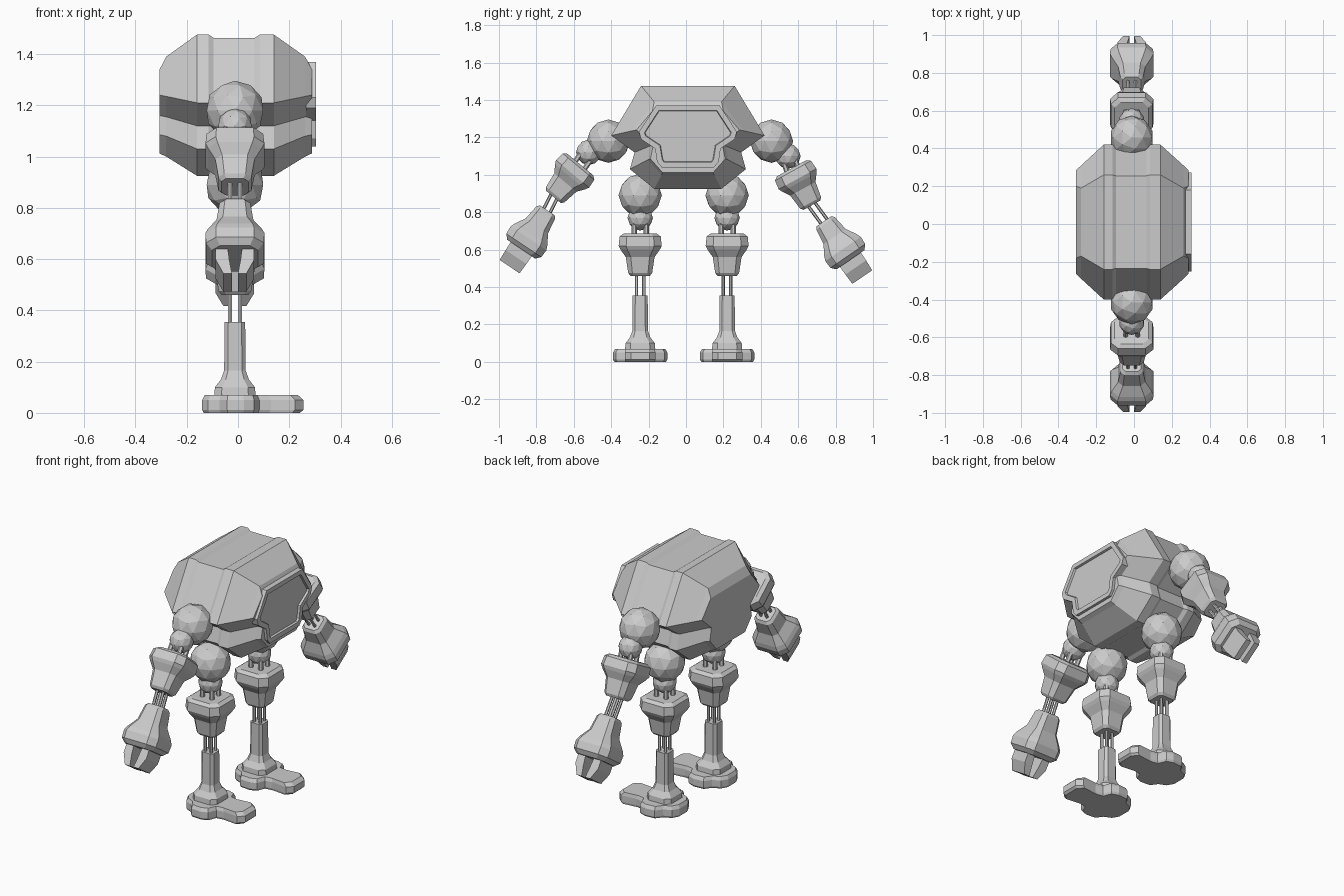
import bpy, bmesh, math
from mathutils import Vector, Matrix

if "Cube" in bpy.data.objects:
    bpy.data.objects.remove(bpy.data.objects["Cube"])

grey = bpy.data.materials.new("light grey")
grey.diffuse_color = (0.6, 0.6, 0.6, 1)
grey.use_nodes = True
grey.node_tree.nodes["Principled BSDF"].inputs["Base Color"].default_value = grey.diffuse_color
AX = -0.012  # limb centre line in x


def finish(name, bm, bevel=0.0):
    bmesh.ops.recalc_face_normals(bm, faces=bm.faces)
    me = bpy.data.meshes.new(name)
    bm.to_mesh(me)
    bm.free()
    me.materials.append(grey)
    ob = bpy.data.objects.new(name, me)
    bpy.context.collection.objects.link(ob)
    if bevel:
        m = ob.modifiers.new("edge", 'BEVEL')
        m.width, m.segments, m.limit_method = bevel, 2, 'ANGLE'
    return ob


def loft(bm, rings):
    """Skin closed rings of equal length and cap both ends."""
    vs = [[bm.verts.new(p) for p in r] for r in rings]
    n = len(vs[0])
    for a, b in zip(vs, vs[1:]):
        for i in range(n):
            j = (i + 1) % n
            bm.faces.new((a[i], a[j], b[j], b[i]))
    bm.faces.new(vs[0][::-1])
    return bm.faces.new(vs[-1])


def frame(start, d):
    """Matrix with local z along d and local x along world x."""
    z = Vector(d).normalized()
    x = Vector((1, 0, 0))
    y = z.cross(x)
    return Matrix.Translation(start) @ Matrix((x, y, z)).transposed().to_4x4()


def limb_part(name, start, d, steps, chamfer=0.35):
    """Chamfered square section swept along d; steps are (distance, half width)."""
    m = frame(start, d)
    rings = []
    for s, h in steps:
        c = h * (1 - chamfer)
        pts = [(h, -c), (h, c), (c, h), (-c, h), (-h, c), (-h, -c), (-c, -h), (c, -h)]
        rings.append([m @ Vector((px, py, s)) for px, py in pts])
    bm = bmesh.new()
    loft(bm, rings)
    return finish(name, bm)


def ball(name, p, r):
    bm = bmesh.new()
    bmesh.ops.create_icosphere(bm, subdivisions=2, radius=r, matrix=Matrix.Translation(p))
    return finish(name, bm)


def rods(name, a, b, off, r):
    """Bundle of four thin struts from a to b."""
    a, b = Vector(a), Vector(b)
    bm = bmesh.new()
    for sx in (-off, off):
        for sy in (-off, off):
            m = frame(a, b - a) @ Matrix.Translation((sx, sy, (b - a).length / 2))
            bmesh.ops.create_cone(bm, cap_ends=True, segments=6, radius1=r, radius2=r,
                                  depth=(b - a).length, matrix=m)
    return finish(name, bm)


def mirror_ring(x, half, cy=0.01):
    ring = [(x, cy + y, z) for y, z in half]
    return ring + [(x, cy - y, z) for y, z in reversed(half)]


# body: notched hull profile swept along x with two raised ribs
full = [(0.25, 1.476), (0.41, 1.21), (0.285, 1.12), (0.31, 1.03), (0.18, 0.925)]
sunk = [(0.245, 1.463), (0.398, 1.21), (0.273, 1.12), (0.298, 1.035), (0.175, 0.937)]
near = [(0.18, 1.39), (0.30, 1.235), (0.20, 1.155), (0.215, 1.08), (0.14, 1.0)]
end = [(0.19, 1.34), (0.275, 1.24), (0.185, 1.16), (0.20, 1.085), (0.135, 1.012)]
bm = bmesh.new()
loft(bm, [mirror_ring(x, h) for x, h in (
    (-0.306, end), (-0.28, near), (-0.16, full), (-0.115, full), (-0.095, sunk),
    (0.065, sunk), (0.085, full), (0.14, full), (0.262, near), (0.288, end))])
finish("body", bm)

# hatch: raised frame with a sunken panel on the right end
hatch = [(0.17, 1.37), (0.262, 1.23), (0.25, 1.19), (0.175, 1.14), (0.165, 1.07), (0.14, 1.04)]
bm = bmesh.new()
cap = loft(bm, [mirror_ring(0.265, hatch), mirror_ring(0.304, hatch)])
bm.normal_update()
bmesh.ops.recalc_face_normals(bm, faces=bm.faces)
bmesh.ops.inset_region(bm, faces=[cap], thickness=0.03)
bmesh.ops.inset_region(bm, faces=[cap], thickness=0.004, depth=-0.012)
finish("hatch", bm)

CUP = [(0, 0.09), (0.015, 0.11), (0.065, 0.115), (0.085, 0.105), (0.125, 0.077),
       (0.21, 0.064), (0.225, 0.052)]
HAND = [(0, 0.048), (0.015, 0.06), (0.10, 0.072), (0.155, 0.105), (0.18, 0.115),
        (0.225, 0.113), (0.25, 0.09)]


def upper_limb(name, big, small, start, d):
    """Ball joints, struts and tapered cup; returns the cup end."""
    big, small, start = (Vector((AX, *p)) for p in (big, small, start))
    d = Vector((0, *d)).normalized()
    ball(name + "_joint", big, 0.116)
    ball(name + "_small_joint", small, 0.068)
    rods(name + "_collar", small, start + d * 0.01, 0.032, 0.014)
    limb_part(name + "_cup", start, d, CUP)
    return start + d * 0.215


# legs
outline = [(0.267, 0.05), (0.235, 0.082), (0.14, 0.072), (0.095, 0.08), (0.075, 0.13),
           (0.035, 0.145), (-0.03, 0.14), (-0.06, 0.10), (-0.105, 0.08), (-0.128, 0.04)]
for side, y in (("front", -0.245), ("back", 0.22)):
    n = side + "_leg"
    e = upper_limb(n, (y, 0.89), (y, 0.77), (y, 0.685), (0, -1))
    rods(n + "_rods", e, (AX, y, 0.34), 0.02, 0.009)
    limb_part(n + "_shin", (AX, y, 0.355), (0, 0, -1),
              [(0, 0.04), (0.19, 0.042), (0.225, 0.055), (0.255, 0.078), (0.30, 0.082)])
    plan = outline + [(x, -w) for x, w in reversed(outline)]
    bm = bmesh.new()
    loft(bm, [[(AX + x * k, y + w * k, z) for x, w in plan]
              for k, z in ((0.95, 0), (1, 0.012), (1, 0.05), (0.92, 0.07))])
    finish(side + "_foot", bm)

# arms: joint, small joint, cup start, cup direction, hand start, hand direction
arms = {
    "front": ((-0.415, 1.18), (-0.52, 1.12), (-0.565, 1.055), (-0.64, -0.77),
              (-0.742, 0.81), (-0.555, -0.83)),
    "back": ((0.457, 1.18), (0.545, 1.10), (0.565, 1.035), (0.48, -0.877),
             (0.738, 0.752), (0.565, -0.825)),
}
for side, (big, small, start, d, hand, hd) in arms.items():
    n = side + "_arm"
    e = upper_limb(n, big, small, start, d)
    h = Vector((AX, *hand))
    hdir = Vector((0, *hd)).normalized()
    rods(n + "_rods", e, h + hdir * 0.01, 0.02, 0.009)
    limb_part(side + "_hand", h, hdir, HAND)
    # gripper: two flat prongs leaning together
    m = frame(h, hdir)
    bm = bmesh.new()
    for s in (-1, 1):
        loft(bm, [[m @ Vector((s * px, py, z)) for px, py in
                   ((a, -w), (b, -w), (b, w), (a, w))]
                  for z, a, b, w in ((0.23, 0.03, 0.075, 0.068), (0.30, 0.022, 0.075, 0.067),
                                     (0.362, 0.012, 0.045, 0.064))])
    finish(side + "_gripper", bm)
